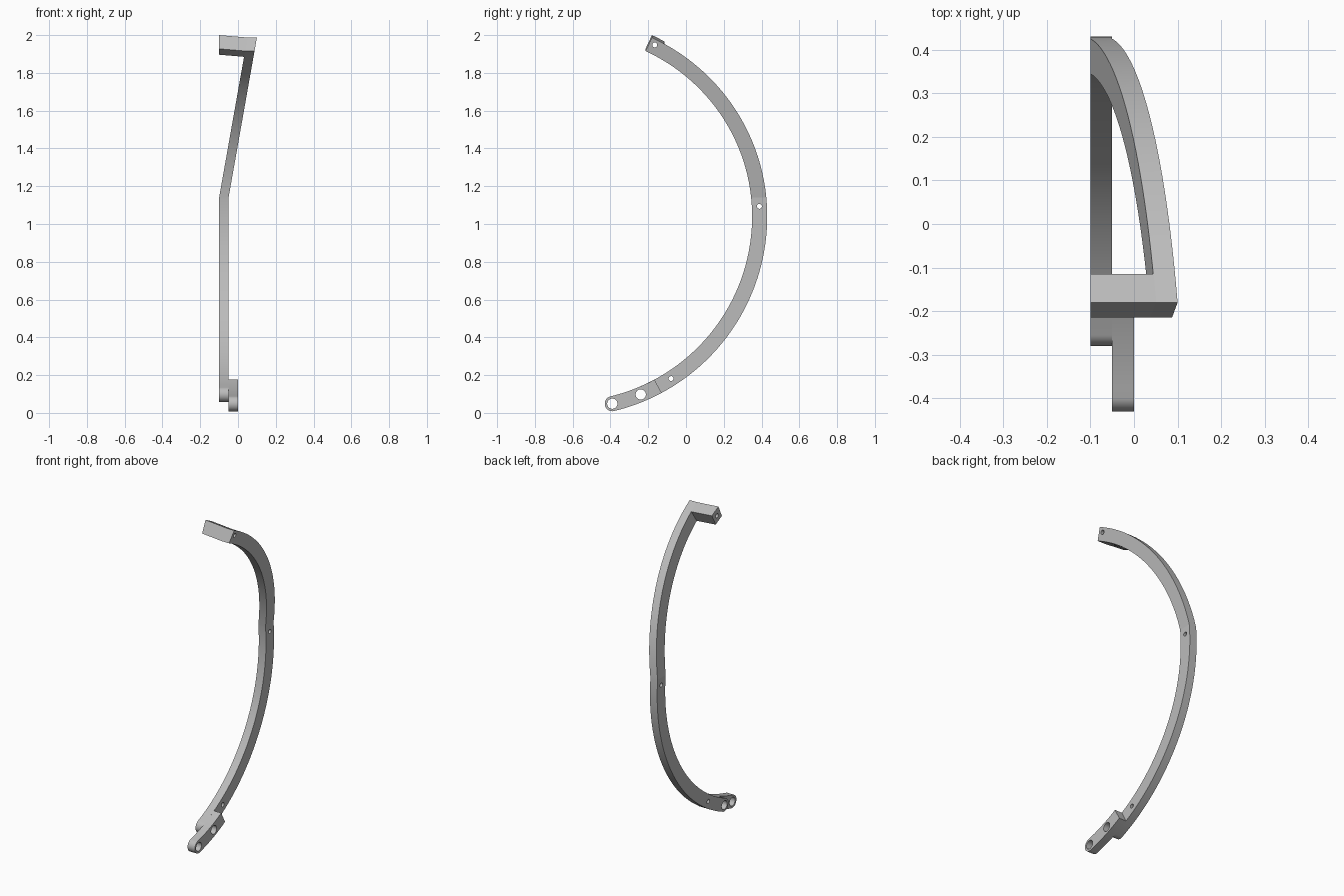
import bpy, bmesh
from math import sin, cos, pi, radians
from mathutils import Matrix

cube = bpy.data.objects.get("Cube")
if cube:
    bpy.data.objects.remove(cube, do_unlink=True)

# Arc shared by every part, in the YZ plane
CY, CZ = -0.63, 1.04
R_IN, R_OUT = 0.98, 1.06
R_MID = (R_IN + R_OUT) / 2
HALF = (R_OUT - R_IN) / 2
BEND_Z = 1.14

grey = bpy.data.materials.new("plain grey")
grey.use_nodes = True
grey.diffuse_color = (0.5, 0.5, 0.5, 1)
grey.node_tree.nodes["Principled BSDF"].inputs["Base Color"].default_value = (0.5, 0.5, 0.5, 1)


def on_arc(radius, deg):
    a = radians(deg)
    return CY + radius * cos(a), CZ + radius * sin(a)


def sector(start, end, steps, round_start):
    """Outline of a curved bar, optionally with a rounded lower end."""
    angles = [start + (end - start) * i / steps for i in range(steps + 1)]
    pts = [on_arc(R_OUT, a) for a in angles]
    pts += [on_arc(R_IN, a) for a in reversed(angles)]
    if round_start:
        y, z = on_arc(R_MID, start)
        for i in range(1, 30):
            t = radians(start) - pi + pi * i / 30
            pts.append((y + HALF * cos(t), z + HALF * sin(t)))
    return pts


def extrude(pts, x0, x1):
    bm = bmesh.new()
    face = bm.faces.new([bm.verts.new((x0, y, z)) for y, z in pts])
    grown = bmesh.ops.extrude_face_region(bm, geom=[face])["geom"]
    far = [v for v in grown if isinstance(v, bmesh.types.BMVert)]
    bmesh.ops.translate(bm, verts=far, vec=(x1 - x0, 0, 0))
    bmesh.ops.recalc_face_normals(bm, faces=bm.faces)
    return bm, far


def bend(verts):
    """Lean everything above the bend line sideways."""
    for v in verts:
        h = v.co.z - BEND_Z
        if h > 0:
            v.co.x += 0.1745 * h
            v.co.z = BEND_Z + 0.985 * h


def make_object(name, bm):
    mesh = bpy.data.meshes.new(name)
    bm.to_mesh(mesh)
    bm.free()
    obj = bpy.data.objects.new(name, mesh)
    bpy.context.collection.objects.link(obj)
    mesh.materials.append(grey)
    return obj


def finish(obj, holes):
    """Drill the holes along X, then shade."""
    bpy.ops.object.select_all(action="DESELECT")
    bpy.context.view_layer.objects.active = obj
    obj.select_set(True)
    for deg, radius in holes:
        y, z = on_arc(R_MID, deg)
        bm = bmesh.new()
        bmesh.ops.create_cone(bm, cap_ends=True, segments=64, radius1=radius, radius2=radius, depth=1,
                              matrix=Matrix.Translation((0, y, z)) @ Matrix.Rotation(pi / 2, 4, "Y"))
        cutter = make_object("hole_cutter", bm)
        cutter.hide_render = True
        mod = obj.modifiers.new("hole", "BOOLEAN")
        mod.operation = "DIFFERENCE"
        mod.solver = "EXACT"
        mod.object = cutter
        bpy.ops.object.modifier_apply(modifier=mod.name)
        bpy.data.objects.remove(cutter, do_unlink=True)
    bpy.ops.object.shade_smooth_by_angle(angle=radians(8))


TOP, BLOCK_BACK = 64.9, 60.9
PIVOT, TIP = -67.5, -76.4
PIN, BOLT = 0.013, 0.027

# Long curved strap, creased and leaning above the bend line
bm, _ = extrude(sector(PIVOT, TOP, 56, True), -0.1, -0.05)
bmesh.ops.bisect_plane(bm, geom=bm.verts[:] + bm.edges[:] + bm.faces[:],
                       plane_co=(0, 0, BEND_Z), plane_no=(0, 0, 1))
bend(bm.verts)
finish(make_object("curved_strap", bm),
       [(PIVOT, BOLT), (-57.3, PIN), (3, PIN), (62.9, PIN)])

# Block reaching sideways from the strap's upper end
bm, _ = extrude(sector(BLOCK_BACK, TOP, 4, False), -0.1, -0.1001)
bm.free()
bm, far = extrude(sector(BLOCK_BACK, TOP, 4, False), -0.1, -0.099)
bend(far)
finish(make_object("top_block", bm), [(62.9, PIN)])

# Lug bolted beside the strap's lower end
bm, _ = extrude(sector(TIP, -61.8, 8, True), -0.05, 0)
finish(make_object("lower_lug", bm), [(TIP, BOLT), (PIVOT, BOLT)])
